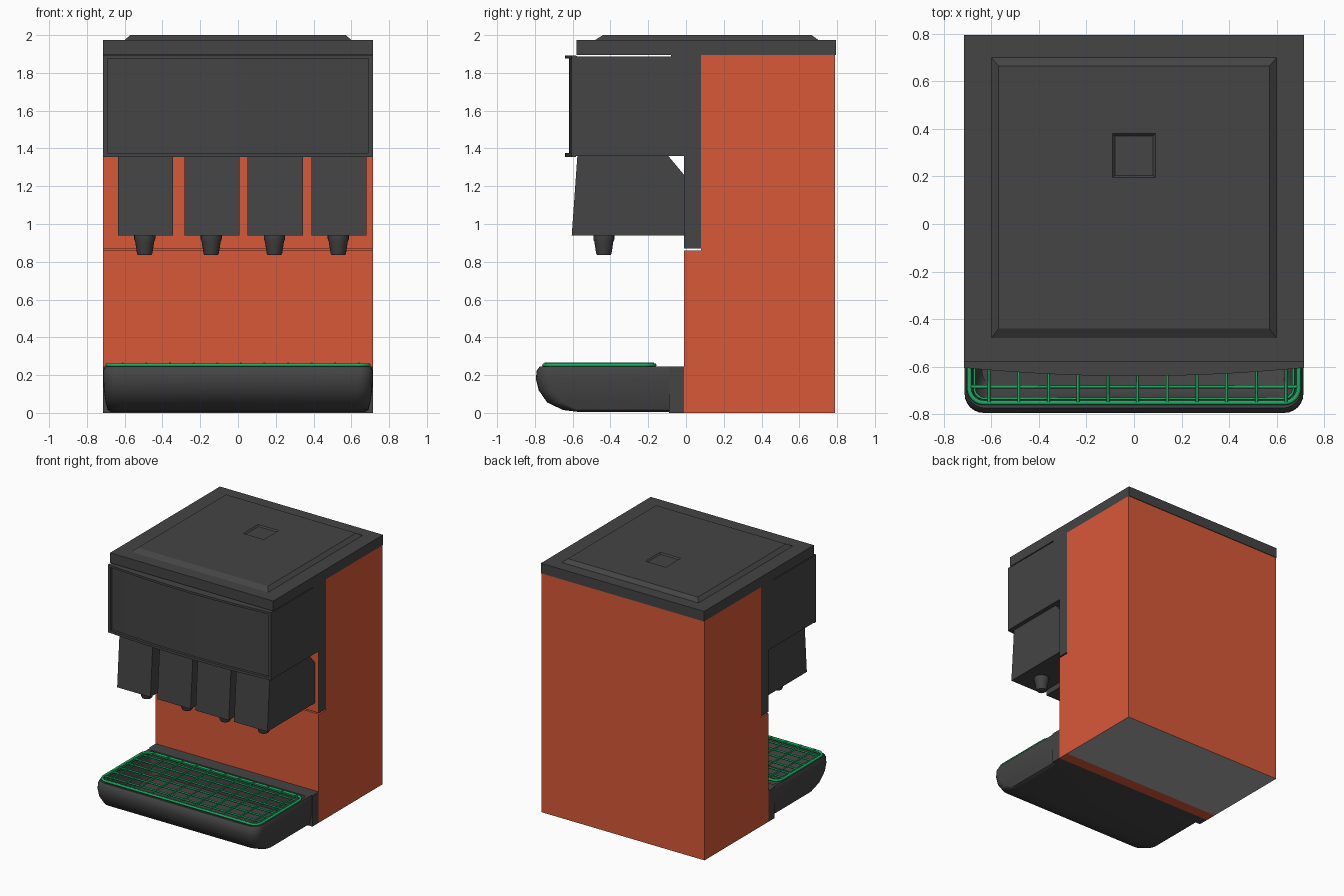
import bpy, bmesh, math

if "Cube" in bpy.data.objects:
    bpy.data.objects.remove(bpy.data.objects["Cube"])


def material(name, rgb):
    m = bpy.data.materials.new(name)
    m.diffuse_color = (*rgb, 1)
    m.use_nodes = True
    m.node_tree.nodes["Principled BSDF"].inputs["Base Color"].default_value = m.diffuse_color
    return m


DARK = material("charcoal", (0.058, 0.058, 0.058))
ORANGE = material("orange", (0.69, 0.098, 0.04))
GREEN = material("green", (0.01, 0.4, 0.12))
GREY = material("grey", (0.42, 0.42, 0.42))


def loft(name, rings, mats, smooth=None):
    """Skin a stack of rings with equal point counts and cap both ends."""
    bm = bmesh.new()
    vs = [[bm.verts.new(p) for p in r] for r in rings]
    n = len(vs[0])
    for a, b in zip(vs, vs[1:]):
        for i in range(n):
            j = (i + 1) % n
            bm.faces.new((a[i], a[j], b[j], b[i]))
    bm.faces.new(vs[0][::-1])
    bm.faces.new(vs[-1])
    bmesh.ops.recalc_face_normals(bm, faces=bm.faces)
    me = bpy.data.meshes.new(name)
    bm.to_mesh(me)
    bm.free()
    for m in mats:
        me.materials.append(m)
    ob = bpy.data.objects.new(name, me)
    bpy.context.collection.objects.link(ob)
    if smooth:
        bpy.ops.object.select_all(action='DESELECT')
        ob.select_set(True)
        bpy.context.view_layer.objects.active = ob
        bpy.ops.object.shade_smooth_by_angle(angle=math.radians(smooth))
    return ob


def rect(x0, x1, y0, y1, z):
    return [(x0, y0, z), (x1, y0, z), (x1, y1, z), (x0, y1, z)]


def box(name, x0, x1, y0, y1, z0, z1, *mats):
    return loft(name, [rect(x0, x1, y0, y1, z0), rect(x0, x1, y0, y1, z1)], mats)


def prism(name, outline, z0, z1, smooth=None):
    return loft(name, [[(x, y, z) for x, y in outline] for z in (z0, z1)], [DARK], smooth)


def rounded(hx, y0, y1, r_front, r_back, z, n=6):
    """Rounded rectangle ring, with different radii front and back."""
    pts = []
    for cx, cy, r, a0 in ((hx - r_front, y0 + r_front, r_front, -90),
                          (hx - r_back, y1 - r_back, r_back, 0),
                          (-hx + r_back, y1 - r_back, r_back, 90),
                          (-hx + r_front, y0 + r_front, r_front, 180)):
        for i in range(n + 1):
            a = math.radians(a0 + 90 * i / n)
            pts.append((cx + r * math.cos(a), cy + r * math.sin(a), z))
    return pts


def wires(name, paths, radius, cyclic):
    """Round wire along each path, turned into a mesh."""
    cu = bpy.data.curves.new(name, 'CURVE')
    cu.dimensions = '3D'
    cu.bevel_depth = radius
    cu.bevel_resolution = 1
    cu.use_fill_caps = True
    for p in paths:
        s = cu.splines.new('POLY')
        s.points.add(len(p) - 1)
        for pt, co in zip(s.points, p):
            pt.co = (*co, 1)
        s.use_cyclic_u = cyclic
    tmp = bpy.data.objects.new(name + "_path", cu)
    bpy.context.collection.objects.link(tmp)
    dg = bpy.context.evaluated_depsgraph_get()
    me = bpy.data.meshes.new_from_object(tmp.evaluated_get(dg))
    bpy.data.objects.remove(tmp)
    me.materials.clear()
    me.materials.append(GREEN)
    for f in me.polygons:
        f.use_smooth = True
    bpy.context.collection.objects.link(bpy.data.objects.new(name, me))


W = 0.715

# Cabinet: orange with a grey underside, plus the lower front panel
cabinet = box("cabinet", -W, W, 0.08, 0.79, 0, 1.895, ORANGE, GREY)
for f in cabinet.data.polygons:
    f.material_index = 1 if f.normal.z < -0.5 else 0
box("lower_front_panel", -W, W, -0.01, 0.08, 0, 0.86, ORANGE)

# Column behind the valves: dark sides, orange front
column = box("valve_column", -W, W, -0.01, 0.08, 0.87, 1.36, DARK, ORANGE)
for f in column.data.polygons:
    f.material_index = 1 if f.normal.y < -0.5 else 0

# Head and its neck under the lid
box("head", -W, W, -0.58, 0.08, 1.36, 1.888, DARK)
box("neck", -W, W, -0.08, 0.08, 1.888, 1.897, DARK)


# Bowed fascia with a raised rim
def bow(edge, mid):
    return [(W * t / 12, mid + (edge - mid) * (t / 12) ** 2) for t in range(-12, 13)]


back = [(W, -0.578), (-W, -0.578)]
prism("fascia", bow(-0.585, -0.62) + back, 1.36, 1.89, 30)
rim = bow(-0.605, -0.64) + bow(-0.583, -0.618)[::-1]
prism("fascia_rim_bottom", rim, 1.355, 1.375, 30)
prism("fascia_rim_top", rim, 1.875, 1.892, 30)
for s, side in ((-1, "left"), (1, "right")):
    xs = sorted((s * 0.692, s * W))
    box("fascia_rim_" + side, *xs, -0.606, -0.58, 1.37, 1.88, DARK)

# Lid with a raised centre and a small square recess
box("lid", -W, W, -0.58, 0.795, 1.895, 1.975, DARK)
loft("lid_raised_panel", [
    rect(-0.60, 0.60, -0.48, 0.70, 1.97),
    rect(-0.60, 0.60, -0.48, 0.70, 1.975),
    rect(-0.57, 0.57, -0.44, 0.665, 2.0),
    rect(-0.09, 0.09, 0.195, 0.38, 2.0),
    rect(-0.08, 0.08, 0.205, 0.37, 1.99)], [DARK])

# Four dispensing valves with nozzles
side_profile = [(-0.605, 0.94), (-0.01, 0.94), (-0.01, 1.26), (-0.095, 1.362), (-0.575, 1.362)]
nozzle_profile = [(0.056, 0.945), (0.056, 0.92), (0.05, 0.905), (0.041, 0.845), (0.036, 0.835)]
for k, cx in enumerate((-0.49, -0.138, 0.197, 0.535), 1):
    loft(f"valve_{k}", [[(cx + d, y, z) for y, z in side_profile] for d in (-0.146, 0.146)], [DARK])
    loft(f"nozzle_{k}", [[(cx - 0.004 + r * math.cos(i * math.pi / 10),
                           -0.435 + r * math.sin(i * math.pi / 10), z) for i in range(20)]
                         for r, z in nozzle_profile], [DARK], 40)

# Drip tray: rounded open shell and its mounting block
box("tray_mount", -W, W, -0.09, -0.01, 0, 0.245, DARK)
outer = [(0.004, -0.56, 0.67), (0.015, -0.65, 0.69), (0.055, -0.735, 0.70), (0.12, -0.78, 0.71),
         (0.18, -0.795, 0.713), (0.225, -0.79, 0.713), (0.245, -0.775, 0.705)]
inner = [(0.245, -0.76, 0.685), (0.225, -0.75, 0.675), (0.09, -0.72, 0.66), (0.06, -0.69, 0.64)]
loft("drip_tray",
     [rounded(hx, y, -0.085, 0.08, 0.004, z) for z, y, hx in outer] +
     [rounded(hx, y, -0.12, 0.07, 0.03, z) for z, y, hx in inner], [DARK], 40)

# Green wire rack on the tray
wires("rack_frame", [rounded(0.693, -0.752, -0.165, 0.06, 0.06, 0.253)], 0.01, True)
wires("rack_inner_frame", [rounded(0.672, -0.735, -0.185, 0.045, 0.045, 0.252)], 0.006, True)
cross = [[(-0.61 + 0.125 * i, -0.75, 0.262), (-0.61 + 0.125 * i, -0.17, 0.262)] for i in range(11)]
wires("rack_cross_wires", cross, 0.006, False)
along = [[(-0.69, -0.685 + 0.09 * i, 0.254), (0.69, -0.685 + 0.09 * i, 0.254)] for i in range(6)]
wires("rack_long_wires", along, 0.007, False)
